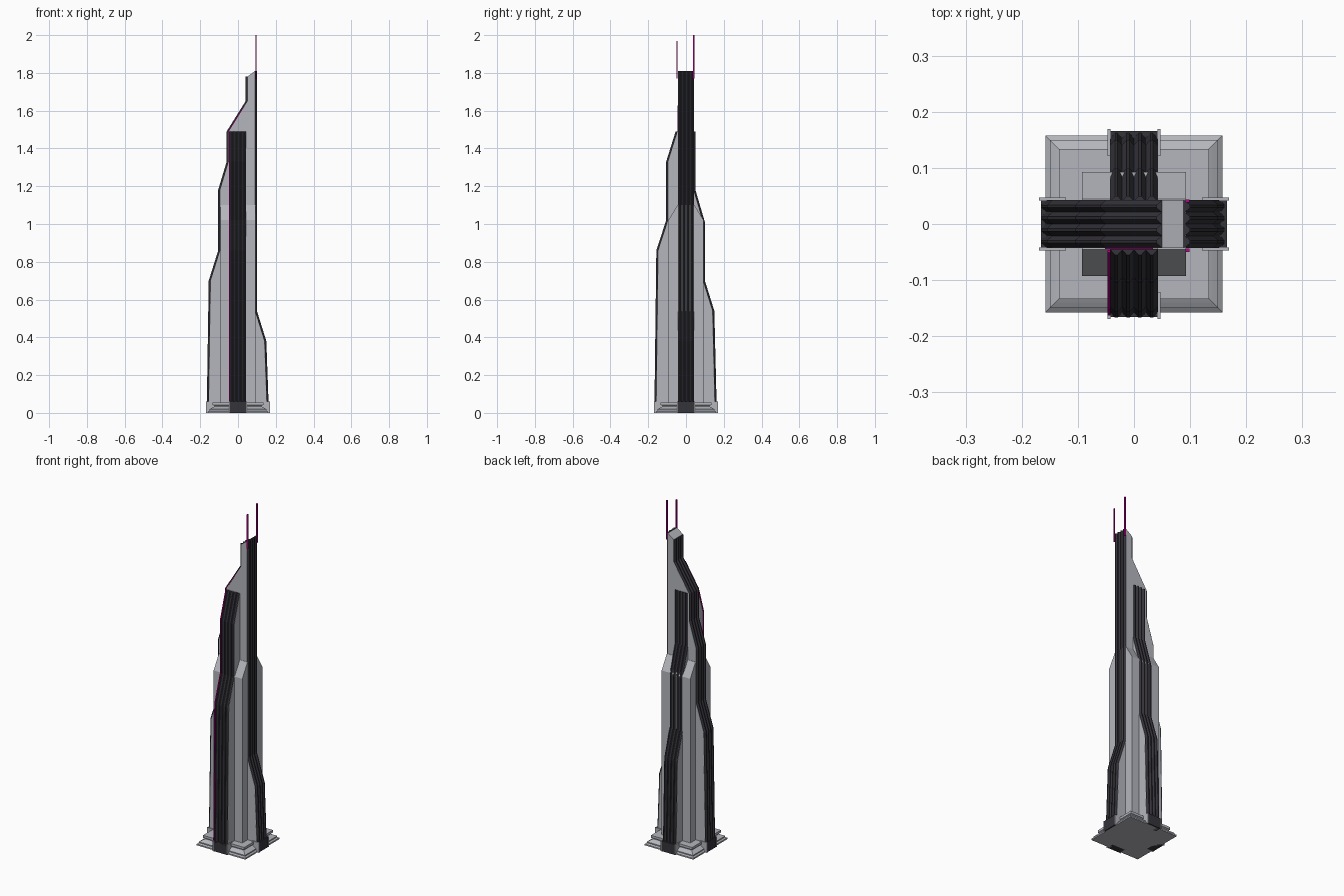
import bpy, bmesh

if "Cube" in bpy.data.objects:
    bpy.data.objects.remove(bpy.data.objects["Cube"])

def mat(name, rgb):
    m = bpy.data.materials.new(name)
    m.diffuse_color = (*rgb, 1)
    m.use_nodes = True
    m.node_tree.nodes["Principled BSDF"].inputs["Base Color"].default_value = m.diffuse_color
    return m

GREY = mat("pale_grey_cladding", (0.46, 0.47, 0.51))
DARK = mat("dark_ribbed_glass", (0.035, 0.033, 0.042))
PINK = mat("magenta_trim", (0.5, 0.0, 0.27))

def loft(name, rings, material):
    """Closed solid through a stack of equal-length point rings."""
    bm = bmesh.new()
    vs = [[bm.verts.new(p) for p in r] for r in rings]
    n = len(vs[0])
    for a, b in zip(vs, vs[1:]):
        for i in range(n):
            j = (i + 1) % n
            bm.faces.new((a[i], a[j], b[j], b[i]))
    bm.faces.new(vs[0][::-1])
    bm.faces.new(vs[-1])
    bmesh.ops.recalc_face_normals(bm, faces=bm.faces)
    me = bpy.data.meshes.new(name)
    bm.to_mesh(me)
    bm.free()
    me.materials.append(material)
    ob = bpy.data.objects.new(name, me)
    bpy.context.collection.objects.link(ob)
    return ob

def rect(hx, hy, z, cx=0, cy=0):
    return [(cx + a * hx, cy + b * hy, z) for a, b in ((-1, -1), (1, -1), (1, 1), (-1, 1))]

def box(name, cx, cy, hx, hy, z0, z1, material):
    return loft(name, [rect(hx, hy, z, cx, cy) for z in (z0, z1)], material)

def place(axis, d, across, z):
    return (d, across, z) if axis == "x" else (across, d, z)

def sweep(name, path, axis, side, section, material):
    """Carry a section of (across, inward depth) up a facade path of (distance, z)."""
    rings = [[place(axis, d - side * dep, a, z) for a, dep in section] for d, z in path]
    return loft(name, rings, material)

def panel(name, outline, axis, a0, a1, material):
    return loft(name, [[place(axis, d, a, z) for d, z in outline] for a in (a0, a1)], material)

# Facade paths, stepping inwards with height
HALF, INSET = 0.043, 0.010
left = [(-.165, .05), (-.155, .7), (-.105, .86), (-.105, 1.18), (-.06, 1.33),
        (-.06, 1.49), (.04, 1.65), (.04, 1.78)]
right = [(.162, .05), (.15, .38), (.1, .54), (.1, 1.81)]
front = [(-.167, .05), (-.157, .86), (-.105, 1.02), (-.105, 1.33), (-.055, 1.49)]
back = [(.162, .05), (.15, .54), (.1, .7), (.1, 1.01), (.05, 1.18), (.05, 1.49)]

# Pleated rib section: four flat-tipped folds with a closed back
ribs = []
p = 2 * (HALF - .001) / 4
for i in range(4):
    a = -HALF + .001 + i * p
    ribs += [(a, .009), (a + .38 * p, 0), (a + .62 * p, 0)]
ribs += [(HALF - .001, .009), (HALF - .001, .012), (-HALF + .001, .012)]

# Grey slabs crossing each other, with dark ribbed facades on their ends
for axis, low, high, names in (("x", left, right, ("left", "right")),
                               ("y", front, back, ("front", "back"))):
    outline = [(d + INSET, z) for d, z in low] + [(d - INSET, z) for d, z in reversed(high)]
    panel("slab_" + "_".join(names), outline, axis, -HALF, HALF, GREY)
    for path, side, n in ((low, -1, names[0]), (high, 1, names[1])):
        sweep(n + "_ribs", path, axis, side, ribs, DARK)
        # Foot block with pale cheeks
        mx, my = place(axis, side * .145, 0, 0)[:2]
        hx, hy = place(axis, .021, .042, 0)[:2]
        box(n + "_foot", mx, my, hx, hy, 0, .06, DARK)
        for s in (-1, 1):
            cx, cy = place(axis, side * .145, s * .0445, 0)[:2]
            hx, hy = place(axis, .024, .0025, 0)[:2]
            box(n + "_foot_cheek", cx, cy, hx, hy, 0, .06, GREY)

# Central core with sloping front and back shoulders
C = .093
core = [(-C, .01), (C, .01), (C, 1.02), (.045, 1.1), (-.045, 1.1), (-C, 1.02)]
panel("core", core, "y", -C, C, GREY)

# Moulded square plinth
steps = [(.158, 0), (.158, .008), (.15, .014), (.15, .02), (.14, .026), (.125, .034),
         (.125, .038), (.134, .042), (.134, .056)]
loft("plinth", [rect(h, h, z) for h, z in steps], GREY)

# Magenta trim: front edge line, crown line and twin masts
sweep("front_edge_trim", front, "y", -1,
      [(-.047, .004), (-.042, .004), (-.042, .009), (-.047, .009)], PINK)
crown = [(-.052, 1.49), (.034, 1.628), (.034, 1.622), (-.046, 1.494), (-.046, 1.49)]
panel("crown_trim", crown, "x", -.0445, -.042, PINK)
for y, top in ((-.047, 1.97), (.041, 2.0)):
    box("mast", .095, y, .0035, .003, 1.77, top, PINK)
